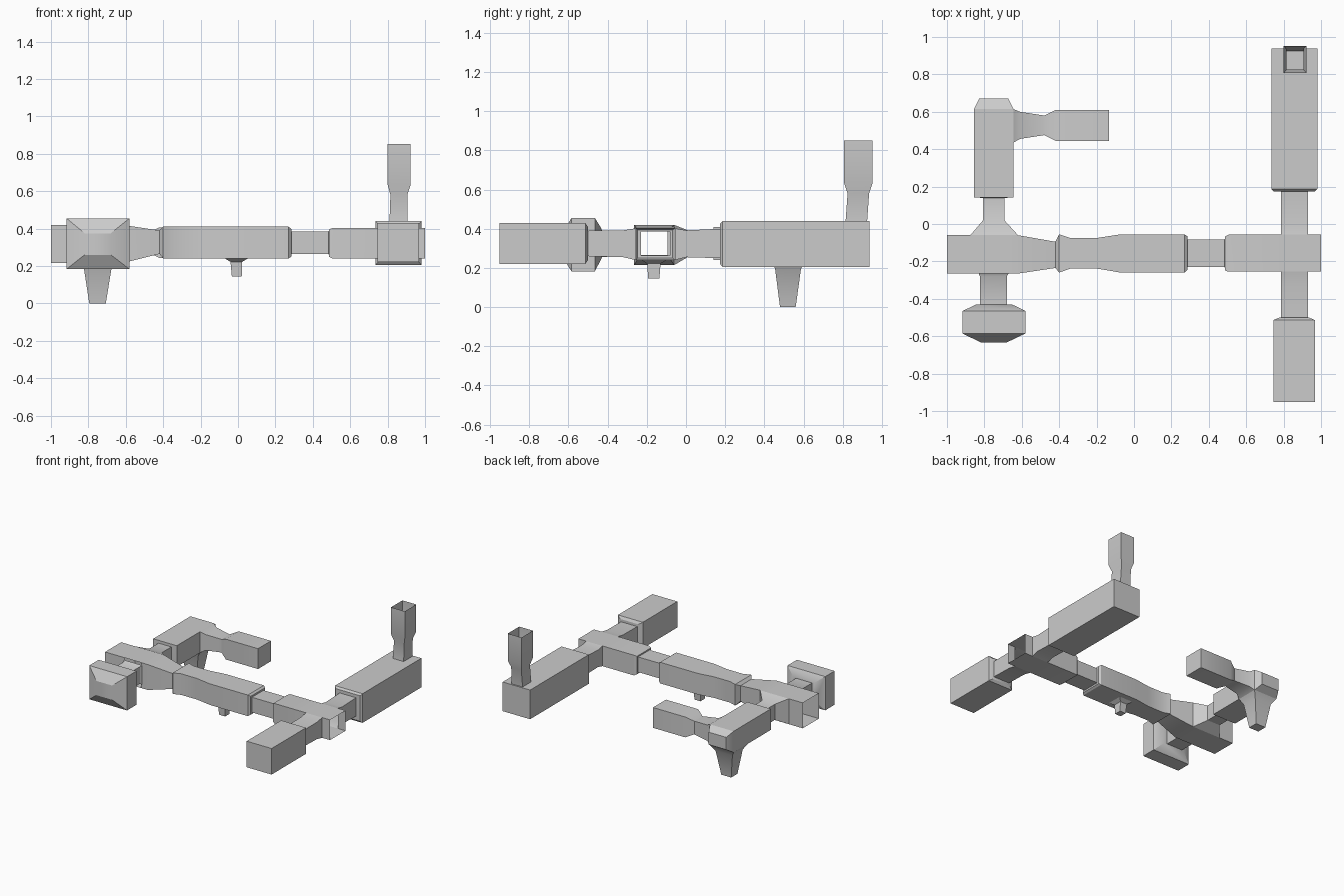
import bpy, bmesh
from mathutils import Vector


def duct(name, axis, sections, caps="", holes=()):
    """Rectangular duct: sections are (t, a0, a1, b0, b1) along an axis.
    caps: 's' and/or 'e' close the start / end.
    holes: (segment, side) faces left open; sides 0=b low, 1=a high, 2=b high, 3=a low."""
    bm = bmesh.new()
    rings = []
    for t, a0, a1, b0, b1 in sections:
        ring = []
        for a, b in ((a0, b0), (a1, b0), (a1, b1), (a0, b1)):
            p = {"x": (t, a, b), "y": (a, t, b), "z": (a, b, t)}[axis]
            ring.append(bm.verts.new(Vector(p)))
        rings.append(ring)
    for i in range(len(rings) - 1):
        for s in range(4):
            if (i, s) in holes:
                continue
            n = (s + 1) % 4
            f = [rings[i][s], rings[i][n], rings[i + 1][n], rings[i + 1][s]]
            bm.faces.new(f[::-1] if axis == "y" else f)
    if "s" in caps:
        bm.faces.new(rings[0] if axis == "y" else rings[0][::-1])
    if "e" in caps:
        bm.faces.new(rings[-1][::-1] if axis == "y" else rings[-1])
    # outward winding must run the same way for rising and falling sections
    if sections[0][0] > sections[-1][0]:
        bmesh.ops.reverse_faces(bm, faces=bm.faces[:])
    me = bpy.data.meshes.new(name)
    bm.to_mesh(me)
    bm.free()
    ob = bpy.data.objects.new(name, me)
    bpy.context.collection.objects.link(ob)
    bpy.ops.object.select_all(action="DESELECT")
    ob.select_set(True)
    bpy.context.view_layer.objects.active = ob
    bpy.ops.object.shade_smooth_by_angle()
    return ob


# Main corridor, open at both ends, with openings at the four branches
L = (-0.265, -0.06, 0.215, 0.42)
M = (-0.26, -0.055, 0.24, 0.41)
R = (-0.255, -0.057, 0.24, 0.403)
duct("main_corridor", "x", [
    (-1.0, *L), (-0.875, *L), (-0.825, *L), (-0.68, *L), (-0.62, *L),
    (-0.42, -0.235, -0.095, 0.265, 0.39),
    (-0.40, *M), (-0.34, -0.238, -0.075, 0.24, 0.41),
    (-0.20, -0.238, -0.075, 0.24, 0.41), (-0.07, *M), (0.27, *M),
    (0.285, -0.245, -0.065, 0.25, 0.398),
    (0.286, -0.23, -0.082, 0.263, 0.385), (0.485, -0.23, -0.082, 0.263, 0.385),
    (0.486, -0.248, -0.068, 0.25, 0.395),
    (0.505, *R), (0.785, *R), (0.93, *R), (1.0, *R)],
    holes=[(1, 1), (2, 1), (3, 1), (2, 3), (16, 1), (16, 3)])

# Right cross corridor: long closed hall to the back, shorter one to the front
duct("back_hall", "y", [
    (-0.057, 0.785, 0.93, 0.24, 0.403), (0.0, 0.785, 0.93, 0.255, 0.392),
    (0.173, 0.785, 0.93, 0.25, 0.40),
    (0.174, 0.748, 0.968, 0.22, 0.425), (0.187, 0.735, 0.98, 0.205, 0.44),
    (0.937, 0.735, 0.98, 0.205, 0.44)], caps="e")
duct("front_hall", "y", [
    (-0.255, 0.785, 0.93, 0.24, 0.403), (-0.32, 0.785, 0.93, 0.255, 0.392),
    (-0.50, 0.785, 0.93, 0.26, 0.39),
    (-0.501, 0.775, 0.938, 0.24, 0.41), (-0.514, 0.745, 0.967, 0.22, 0.43),
    (-0.953, 0.745, 0.967, 0.22, 0.43)], caps="e")

# Upright shaft, open at the top
duct("upright_shaft", "z", [
    (0.44, 0.81, 0.907, 0.815, 0.925), (0.58, 0.815, 0.905, 0.825, 0.935),
    (0.635, 0.80, 0.923, 0.807, 0.953), (0.852, 0.80, 0.923, 0.807, 0.953)])

# Left front branch ending in a wide bevelled chamber
duct("front_chamber", "y", [
    (-0.265, -0.83, -0.67, 0.245, 0.40), (-0.28, -0.824, -0.68, 0.255, 0.392),
    (-0.43, -0.824, -0.68, 0.255, 0.392),
    (-0.431, -0.845, -0.65, 0.25, 0.40),
    (-0.465, -0.917, -0.58, 0.183, 0.455), (-0.585, -0.917, -0.58, 0.183, 0.455),
    (-0.633, -0.82, -0.68, 0.26, 0.375)], caps="e")

# Left back branch with a room open to the side passage and lower shaft
B = (-0.855, -0.645, 0.24, 0.41)
duct("back_room", "y", [
    (-0.06, -0.875, -0.62, 0.215, 0.42), (0.02, -0.807, -0.693, 0.262, 0.388),
    (0.14, -0.807, -0.693, 0.262, 0.388), (0.141, *B), (0.435, *B),
    (0.615, *B), (0.67, -0.828, -0.672, 0.275, 0.375)],
    caps="e", holes=[(4, 0), (4, 1)])
duct("side_passage", "x", [
    (-0.645, 0.435, 0.615, 0.24, 0.41), (-0.61, 0.455, 0.60, 0.262, 0.39),
    (-0.48, 0.475, 0.58, 0.272, 0.378), (-0.42, 0.445, 0.61, 0.243, 0.407),
    (-0.133, 0.445, 0.61, 0.243, 0.407)], caps="e")

# Tapered shafts going down
duct("lower_shaft", "z", [
    (0.24, -0.855, -0.645, 0.435, 0.615), (0.195, -0.825, -0.675, 0.455, 0.587),
    (0.0, -0.795, -0.707, 0.48, 0.56)], caps="e")
duct("small_outlet", "z", [
    (0.24, -0.07, 0.052, -0.225, -0.10), (0.222, -0.04, 0.022, -0.198, -0.13),
    (0.145, -0.033, 0.02, -0.193, -0.136)], caps="e")
